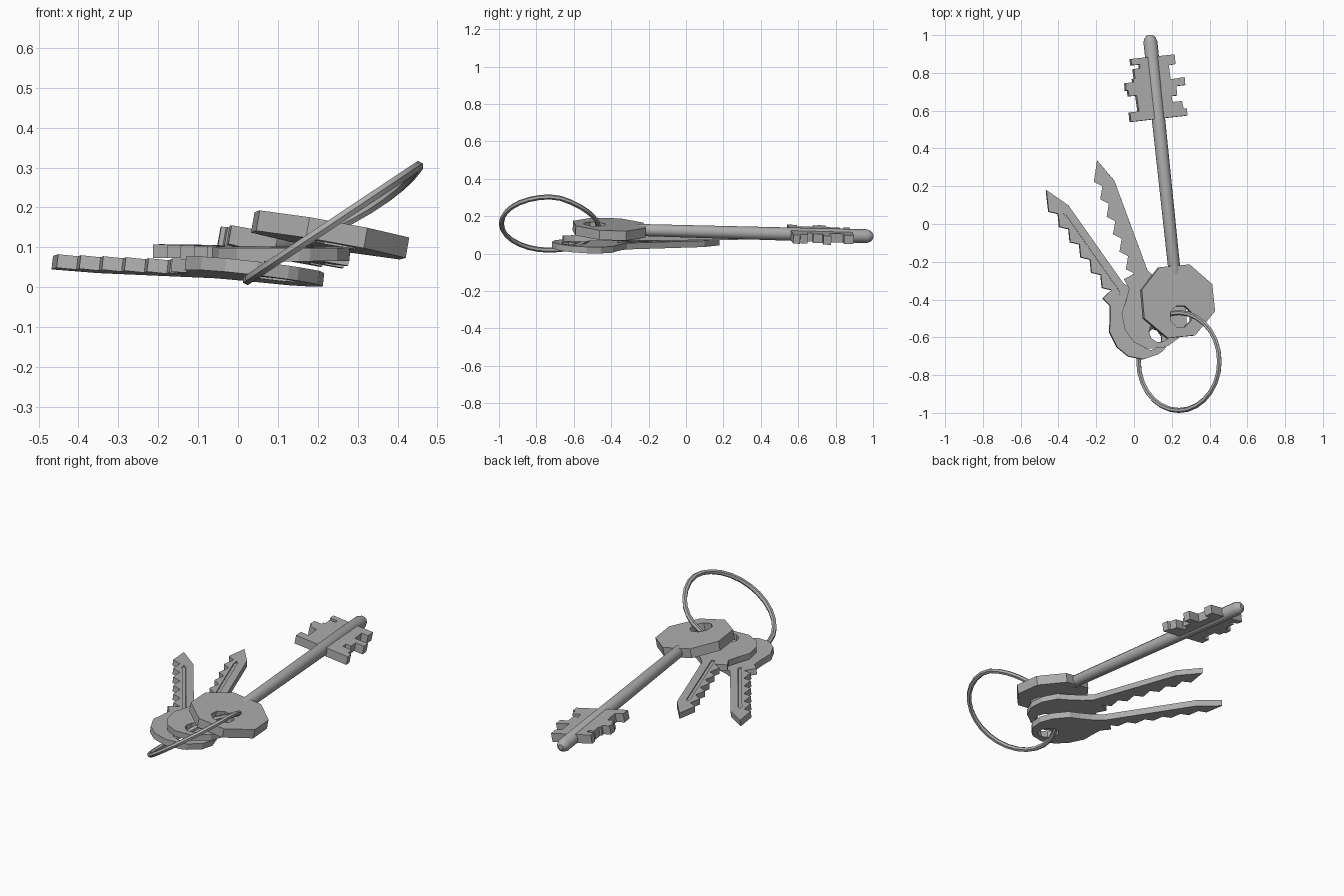
import bpy, bmesh, math
from mathutils import Vector

old = bpy.data.objects.get("Cube")
if old:
    bpy.data.objects.remove(old, do_unlink=True)

steel = bpy.data.materials.new("steel_grey")
steel.use_nodes = True
GREY = (0.42, 0.42, 0.42, 1)
steel.diffuse_color = GREY
bsdf = steel.node_tree.nodes["Principled BSDF"]
bsdf.inputs["Base Color"].default_value = GREY
bsdf.inputs["Roughness"].default_value = 0.6


def finish(name, bm, smooth=False):
    bmesh.ops.recalc_face_normals(bm, faces=bm.faces)
    mesh = bpy.data.meshes.new(name)
    bm.to_mesh(mesh)
    bm.free()
    mesh.materials.append(steel)
    ob = bpy.data.objects.new(name, mesh)
    bpy.context.collection.objects.link(ob)
    if smooth:
        bpy.ops.object.select_all(action='DESELECT')
        ob.select_set(True)
        bpy.context.view_layer.objects.active = ob
        bpy.ops.object.shade_smooth_by_angle(angle=math.radians(40))
    return ob


def on_plane(plane, x, y, offset=0):
    """Point of the tilted plane z = a + b*x + c*y, moved along its normal."""
    a, b, c = plane
    return Vector((x, y, a + b * x + c * y)) + Vector((-b, -c, 1)).normalized() * offset


def prism(name, outline, plane, low, high):
    """Flat outline seen from above, given thickness on a tilted plane."""
    bm = bmesh.new()
    bottom = [bm.verts.new(on_plane(plane, x, y, low)) for x, y in outline]
    top = [bm.verts.new(on_plane(plane, x, y, high)) for x, y in outline]
    bm.faces.new(bottom[::-1])
    bm.faces.new(top)
    n = len(outline)
    for i in range(n):
        j = (i + 1) % n
        bm.faces.new((bottom[i], bottom[j], top[j], top[i]))
    return finish(name, bm)


def cut(ob, cutter):
    """Subtract the cutter, bake the result and drop the cutter."""
    cutter.hide_render = True
    mod = ob.modifiers.new("cut", 'BOOLEAN')
    mod.operation = 'DIFFERENCE'
    mod.solver = 'EXACT'
    mod.object = cutter
    bpy.context.view_layer.update()
    deps = bpy.context.evaluated_depsgraph_get()
    baked = bpy.data.meshes.new_from_object(ob.evaluated_get(deps))
    ob.modifiers.clear()
    ob.data = baked
    bpy.data.objects.remove(cutter, do_unlink=True)


def circle(cx, cy, r, n):
    return [(cx + r * math.cos(math.tau * (i + 0.5) / n),
             cy + r * math.sin(math.tau * (i + 0.5) / n)) for i in range(n)]


def tube(name, rings, closed):
    """Skin a list of vertex loops; caps the ends unless closed."""
    bm = bmesh.new()
    loops = [[bm.verts.new(p) for p in ring] for ring in rings]
    n = len(loops[0])
    pairs = list(zip(loops, loops[1:] + loops[:1]))
    for a, b in pairs if closed else pairs[:-1]:
        for i in range(n):
            j = (i + 1) % n
            bm.faces.new((a[i], a[j], b[j], b[i]))
    if not closed:
        bm.faces.new(loops[0])
        bm.faces.new(loops[-1])
    return finish(name, bm, True)


# --- Flat toothed keys: (lateral, along) outline in the key's own frame ---
HEAD = [(0.05, 0.235), (0.075, 0.18), (0.116, 0.12), (0.157, 0.07),
        (0.171, -0.02), (0.15, -0.095), (0.095, -0.153), (0.015, -0.177)]


def flat_key(name, centre, direction, plane, thick):
    d = Vector(direction).normalized()
    r = Vector((d.y, -d.x))

    def place(points):
        return [tuple(Vector(centre) + r * u + d * v) for u, v in points]

    # blade: right edge, point, then the row of teeth down the left edge
    outline = [(0.049, 0.742), (0, 0.875)]
    for i in range(6):
        v = 0.774 - 0.0985 * i
        outline += [(-0.055, v), (-0.021, v - 0.038)]
    # shoulder and head
    outline += [(-0.084, 0.235)]
    outline += [(-u, v) for u, v in HEAD[1:]] + HEAD[::-1]
    key = prism(name, place(outline), plane, -thick / 2, thick / 2)
    # hole for the ring
    cut(key, prism("hole_cutter", place(circle(0, -0.09, 0.058, 10)), plane, -0.1, 0.1))
    # shallow groove along the blade
    groove = [(-0.009, 0.2), (0.009, 0.2), (0.009, 0.70), (0, 0.725), (-0.009, 0.70)]
    cut(key, prism("groove_cutter", place(groove), plane, thick / 2 - 0.007, 0.1))


flat_key("lower_flat_key", (0.037, -0.537), (-0.575, 0.819), (0.017, -0.115, -0.05), 0.034)
flat_key("middle_flat_key", (0.106, -0.484), (-0.345, 0.939), (0.088, 0.0, 0.01), 0.033)

# --- Large key: octagonal head, round shaft, double-sided bit ---
PLANE = (0.153, -0.177, -0.046)
head = prism("large_key_head",
             [(0.13, -0.23), (0.29, -0.215), (0.41, -0.32), (0.425, -0.463),
              (0.32, -0.59), (0.175, -0.605), (0.05, -0.50), (0.037, -0.35)],
             PLANE, -0.026, 0.026)
cut(head, prism("hole_cutter", circle(0.243, -0.49, 0.06, 8), PLANE, -0.1, 0.1))

prism("large_key_bit",
      [(-0.02, 0.54), (0.28, 0.574), (0.275, 0.61), (0.258, 0.611), (0.25, 0.65),
       (0.2, 0.645), (0.195, 0.677), (0.225, 0.68), (0.22, 0.73), (0.268, 0.735),
       (0.264, 0.777), (0.19, 0.765), (0.18, 0.84), (0.216, 0.846), (0.211, 0.897),
       (-0.02, 0.873), (-0.016, 0.84), (0.027, 0.843), (0.027, 0.823), (-0.005, 0.82),
       (0.002, 0.77), (-0.01, 0.768), (-0.005, 0.75), (-0.048, 0.745), (-0.046, 0.706),
       (-0.034, 0.704), (-0.03, 0.675), (0.01, 0.68), (0.022, 0.595), (-0.025, 0.59)],
      PLANE, -0.024, 0.024)

start, end = on_plane(PLANE, 0.217, -0.275), on_plane(PLANE, 0.083, 1.0)
axis = (end - start).normalized()
side = axis.cross(Vector((0, 0, 1))).normalized()
up = side.cross(axis)
length = (end - start).length
sections = [(0, 0.024), (0.03, 0.032), (length - 0.035, 0.037),
            (length - 0.013, 0.029), (length, 0.014)]
tube("large_key_shaft",
     [[start + axis * v + (side * math.cos(t) + up * math.sin(t)) * r
       for t in (math.tau * k / 12 for k in range(12))] for v, r in sections], False)

# --- Split ring, tilted and very slightly bent ---
STEPS, SIDES, WIRE = 28, 6, 0.0135
path = []
for i in range(STEPS):
    t = math.tau * i / STEPS
    x, y = 0.238 + 0.214 * math.cos(t), -0.728 + 0.259 * math.sin(t)
    bend = 0.026 * max(0, math.cos((t - math.radians(58)) * 1.8)) if t < 2 else 0
    path.append(Vector((x, y, 0.161 + 0.665 * (x - 0.238) - bend)))
normal = Vector((-0.665, 0, 1)).normalized()
loops = []
for i, p in enumerate(path):
    tangent = (path[(i + 1) % STEPS] - path[i - 1]).normalized()
    out = tangent.cross(normal).normalized()
    top = out.cross(tangent)
    loops.append([p + (out * math.cos(a) + top * math.sin(a)) * WIRE
                  for a in (math.tau * k / SIDES for k in range(SIDES))])
tube("key_ring", loops, True)
